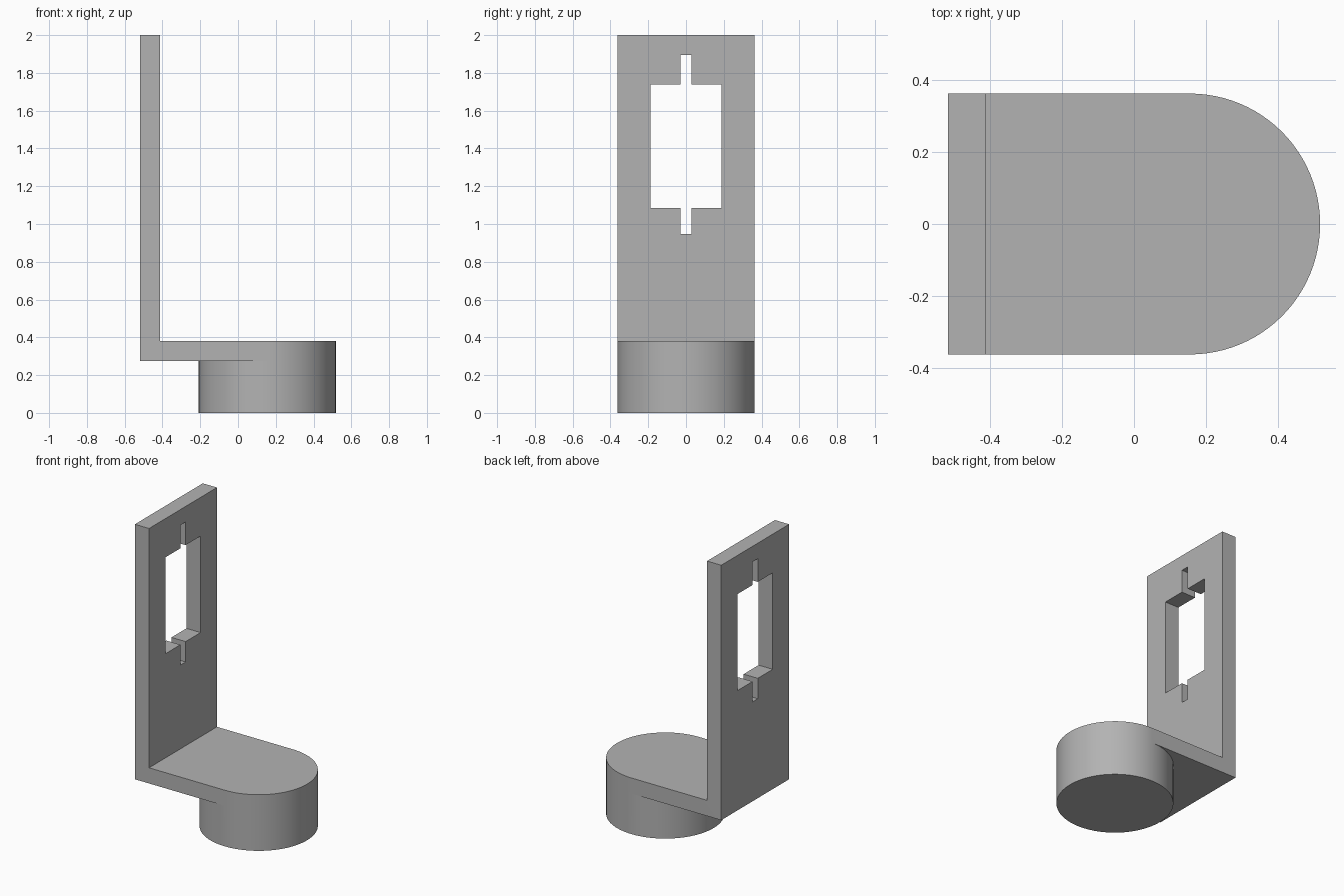
import bpy
import bmesh
from math import radians
from mathutils import Matrix, Vector

if "Cube" in bpy.data.objects:
    bpy.data.objects.remove(bpy.data.objects["Cube"])

HALF = 0.363                 # half width, also the hub radius
BACK, INNER = -0.518, -0.412  # faces of the upright
HUB_X = 0.518 - HALF
ARM_LOW, ARM_TOP = 0.274, 0.38

grey = bpy.data.materials.new("plain grey")
grey.use_nodes = True
colour = (0.45, 0.45, 0.45, 1)
grey.diffuse_color = colour
grey.node_tree.nodes["Principled BSDF"].inputs["Base Color"].default_value = colour


def prism(name, outline, direction):
    """Extrude a closed outline along a direction."""
    bm = bmesh.new()
    face = bm.faces.new([bm.verts.new(p) for p in outline])
    moved = bmesh.ops.extrude_face_region(bm, geom=[face])["geom"]
    verts = [g for g in moved if isinstance(g, bmesh.types.BMVert)]
    bmesh.ops.translate(bm, verts=verts, vec=direction)
    # keep the starting cap so the prism is closed
    if not face.is_valid:
        bmesh.ops.holes_fill(bm, edges=bm.edges)
    bmesh.ops.recalc_face_normals(bm, faces=bm.faces)
    return finish(name, bm)


def finish(name, bm):
    mesh = bpy.data.meshes.new(name)
    bm.to_mesh(mesh)
    bm.free()
    mesh.materials.append(grey)
    obj = bpy.data.objects.new(name, mesh)
    bpy.context.collection.objects.link(obj)
    return obj


def combine(target, other, operation):
    """Apply a boolean and discard the second object."""
    mod = target.modifiers.new(operation.title(), "BOOLEAN")
    mod.operation, mod.object, mod.solver = operation, other, "EXACT"
    bpy.context.view_layer.objects.active = target
    bpy.ops.object.modifier_apply(modifier=mod.name)
    bpy.data.objects.remove(other)


# L-shaped bracket: upright and arm in one side profile
profile = [(BACK, ARM_LOW), (HUB_X, ARM_LOW), (HUB_X, ARM_TOP),
           (INNER, ARM_TOP), (INNER, 2), (BACK, 2)]
bracket = prism("bracket", [(x, -HALF, z) for x, z in profile],
                Vector((0, 2 * HALF, 0)))

# Round hub under the end of the arm
bm = bmesh.new()
bmesh.ops.create_cone(bm, cap_ends=True, segments=96, radius1=HALF,
                      radius2=HALF, depth=ARM_TOP,
                      matrix=Matrix.Translation((HUB_X, 0, ARM_TOP / 2)))
combine(bracket, finish("hub", bm), "UNION")

# Window with a narrow notch above and below
w, n = 0.188, 0.028
low, high, notch_low, notch_high = 1.085, 1.738, 0.947, 1.895
half = [(n, notch_low), (n, low), (w, low), (w, high), (n, high), (n, notch_high)]
window = half + [(-y, z) for y, z in reversed(half)]
cutter = prism("window_cutter", [(BACK - 0.1, y, z) for y, z in window],
               Vector((0.3, 0, 0)))
combine(bracket, cutter, "DIFFERENCE")

# Smooth hub wall, sharp edges elsewhere
bpy.ops.object.select_all(action="DESELECT")
bracket.select_set(True)
bpy.context.view_layer.objects.active = bracket
bpy.ops.object.shade_smooth_by_angle(angle=radians(30))
